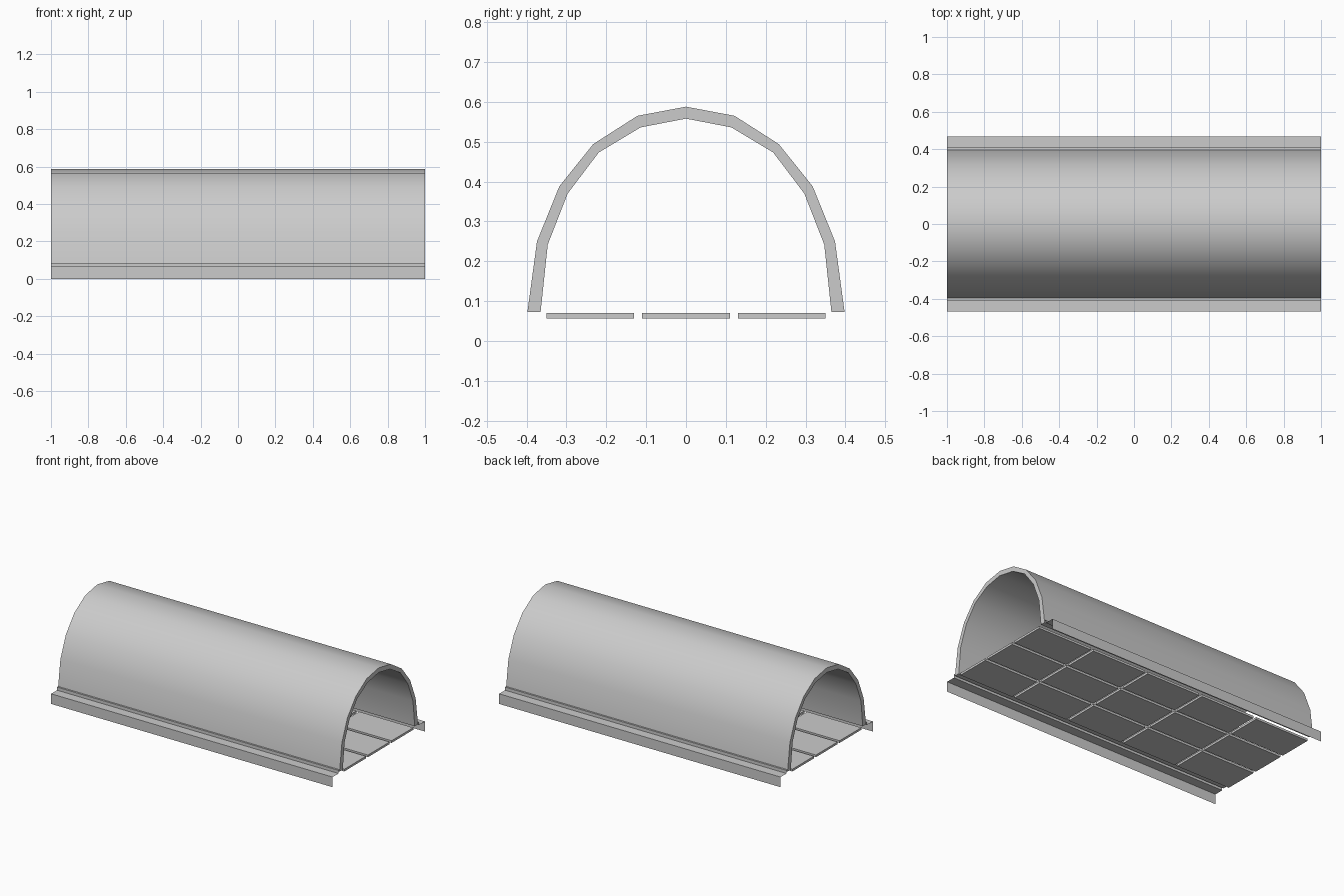
import bpy, bmesh
from mathutils import Matrix

if "Cube" in bpy.data.objects:
    bpy.data.objects.remove(bpy.data.objects["Cube"])

HALF = 1.0


def add_object(name, bm):
    mesh = bpy.data.meshes.new(name)
    bm.to_mesh(mesh)
    bm.free()
    ob = bpy.data.objects.new(name, mesh)
    bpy.context.collection.objects.link(ob)
    return ob


def extrude_profile(name, points, closed):
    """Extrude a (y, z) profile along x, capped when closed."""
    bm = bmesh.new()
    a = [bm.verts.new((-HALF, y, z)) for y, z in points]
    b = [bm.verts.new((HALF, y, z)) for y, z in points]
    n = len(points)
    for i in range(n if closed else n - 1):
        j = (i + 1) % n
        bm.faces.new((a[i], b[i], b[j], a[j]))
    if closed:
        # End caps, one quad per arch segment
        for i in range(n // 2 - 1):
            for ring in (a, b):
                bm.faces.new((ring[i], ring[i + 1], ring[n - 2 - i], ring[n - 1 - i]))
    bmesh.ops.recalc_face_normals(bm, faces=bm.faces)
    return add_object(name, bm)


def mirrored(half):
    """Complete a half arch from its base to the crown."""
    return half + [(-y, z) for y, z in reversed(half[:-1])]


# Arched shell
outer = mirrored([(.398, .073), (.374, .25), (.318, .388), (.233, .494), (.122, .565), (0, .588)])
inner = mirrored([(.365, .073), (.347, .242), (.297, .37), (.219, .473), (.114, .536), (0, .558)])
shell = extrude_profile("arched_shell", outer + inner[::-1], True)
bpy.context.view_layer.objects.active = shell
shell.select_set(True)
bpy.ops.object.shade_smooth_by_angle(angle=0.6)

# Thin stepped side rails
rail = [(.468, 0), (.468, .065), (.408, .065), (.408, .085), (.39, .085)]
for name, s in (("rail_back", 1), ("rail_front", -1)):
    extrude_profile(name, [(s * y, z) for y, z in rail], False)

# Floor tiles, five along and three across
bm = bmesh.new()
for i in range(5):
    for j in range(3):
        m = Matrix.Translation(((i - 2) * .404, (j - 1) * .24, .063))
        bmesh.ops.create_cube(bm, size=1, matrix=m @ Matrix.Diagonal((.384, .22, .014, 1)))
add_object("floor_tiles", bm)
